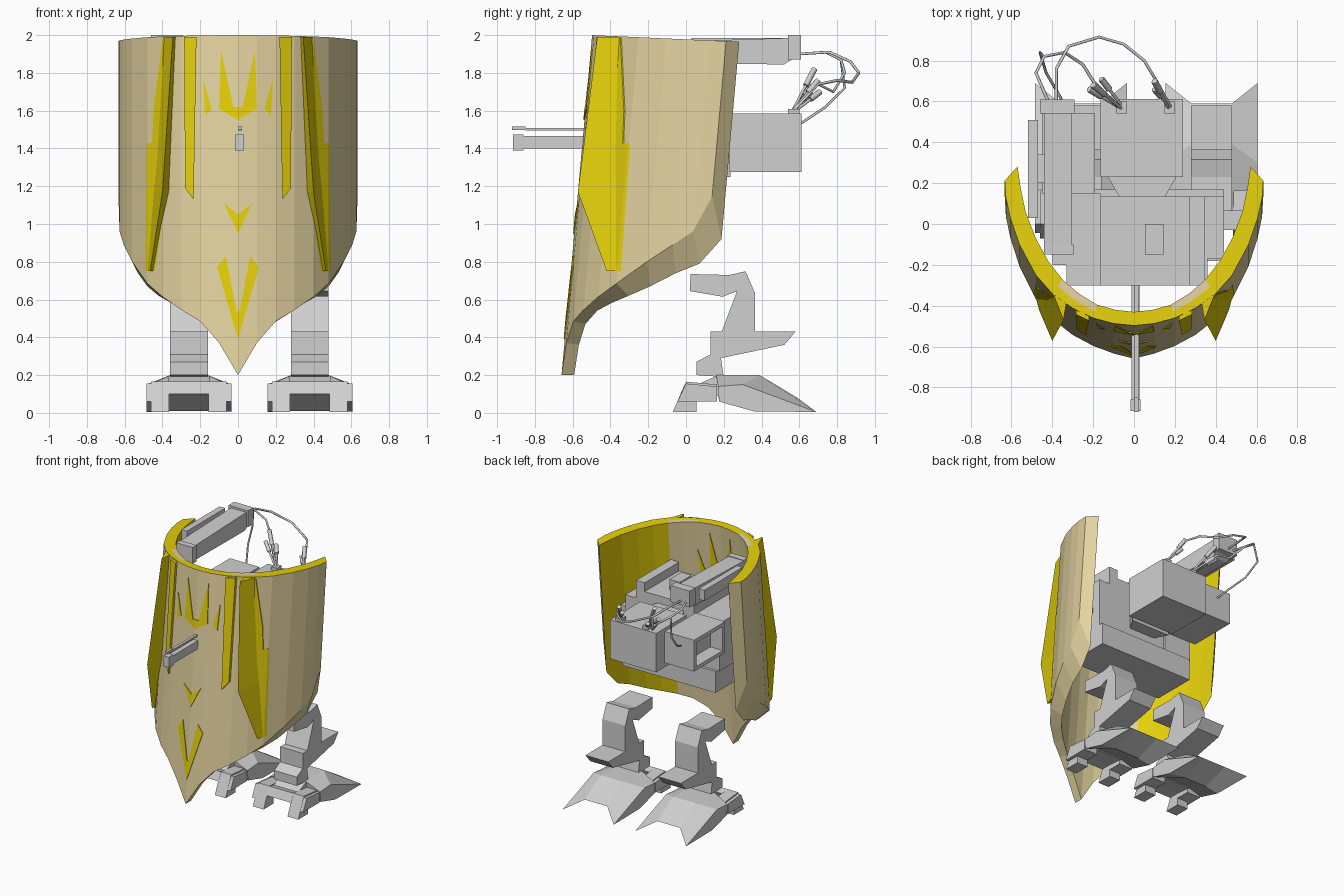
import bpy, bmesh, math
from mathutils import Vector

if "Cube" in bpy.data.objects:
    bpy.data.objects.remove(bpy.data.objects["Cube"])

def mat(name, c):
    m = bpy.data.materials.new(name)
    m.diffuse_color = (*c, 1)
    m.use_nodes = True
    m.node_tree.nodes["Principled BSDF"].inputs["Base Color"].default_value = m.diffuse_color
    return m

TAN = mat("tan armour", (0.77, 0.65, 0.35))
YELLOW = mat("yellow paint", (0.78, 0.63, 0.003))
GREY = mat("grey metal", (0.63, 0.63, 0.63))

def finish(name, bm, *mats):
    bmesh.ops.recalc_face_normals(bm, faces=bm.faces)
    me = bpy.data.meshes.new(name)
    bm.to_mesh(me)
    bm.free()
    for m in mats:
        me.materials.append(m)
    ob = bpy.data.objects.new(name, me)
    bpy.context.collection.objects.link(ob)
    return ob

def loft(name, loops, m=GREY):
    """Closed solid through a row of equal-length loops."""
    bm = bmesh.new()
    rows = [[bm.verts.new(p) for p in lp] for lp in loops]
    n = len(rows[0])
    for a, b in zip(rows, rows[1:]):
        for i in range(n):
            j = (i + 1) % n
            bm.faces.new((a[i], a[j], b[j], b[i]))
    bm.faces.new(rows[0])
    bm.faces.new(rows[-1])
    return finish(name, bm, m)

def prism(name, yz, x0, x1, m=GREY):
    return loft(name, [[(x, y, z) for y, z in yz] for x in (x0, x1)], m)

def box(name, x0, x1, y0, y1, z0, z1, m=GREY):
    return prism(name, [(y0, z0), (y1, z0), (y1, z1), (y0, z1)], x0, x1, m)

def tube(name, pts, r, m=GREY):
    cu = bpy.data.curves.new(name, 'CURVE')
    cu.dimensions = '3D'
    cu.bevel_depth, cu.bevel_resolution, cu.use_fill_caps = r, 1, True
    sp = cu.splines.new('POLY')
    sp.points.add(len(pts) - 1)
    for p, co in zip(sp.points, pts):
        p.co = (*co, 1)
    cu.materials.append(m)
    ob = bpy.data.objects.new(name, cu)
    bpy.context.collection.objects.link(ob)
    return ob

# ---- curved shield: half plan (outer x, y, bottom z) and (inner x, y, bottom z)
OUT = [(0, -.497, .2), (.1, -.487, .37), (.2, -.46, .485), (.3, -.412, .545), (.4, -.34, .615),
       (.48, -.25, .685), (.56, -.1, .80), (.605, .03, .89), (.627, .13, .96), (.633, .215, 1.145)]
INN = [(0, -.43, .2), (.09, -.42, .36), (.18, -.395, .47), (.27, -.34, .54), (.35, -.27, .58),
       (.42, -.18, .62), (.48, -.07, .67), (.53, .06, .74), (.555, .18, .79), (.57, .285, .92)]
LEAN = .09

def lean(y, z):
    return y - LEAN * (2 - z)

def both(half):
    return [(-x, y, z) for x, y, z in half[:0:-1]] + half

def build_shield():
    bm = bmesh.new()
    cols = []
    for o, i in zip(both(OUT), both(INN)):
        mid = [(p + q) / 2 for p, q in zip(o, i)]
        col = []
        for (x, y, zb), top in ((o, 0), (o, 1), (mid, 1), (i, 1), (i, 0)):
            zz = 2 - .045 * (y + .5) if top else zb
            col.append(bm.verts.new((x, lean(y, zz), zz)))
        cols.append(col)
    for a, b in zip(cols, cols[1:]):
        for k in range(5):
            f = bm.faces.new((a[k], a[(k + 1) % 5], b[(k + 1) % 5], b[k]))
            x = abs(f.calc_center_median().x)
            # rim and inner side walls are yellow, with a bare patch on the front inner rim
            f.material_index = int(k == 1 or (k == 2 and not .2 < x < .36) or (k == 3 and x > .36))
    bm.faces.new(cols[0])
    bm.faces.new(cols[-1])
    finish("shield", bm, TAN, YELLOW)

build_shield()

def surf(x, z, plan=OUT):
    x = abs(x)
    for (x0, y0, _), (x1, y1, _) in zip(plan, plan[1:]):
        if x <= x1:
            return lean(y0 + (y1 - y0) * (x - x0) / (x1 - x0), z)
    return lean(plan[-1][1], z)

def plate(name, xz, rise=.006, plan=OUT, d=-1):
    """Marking drawn in x/z and wrapped onto the shield, on both sides."""
    for s, tag in ((1, "right"), (-1, "left")):
        bm = bmesh.new()
        bm.faces.new([bm.verts.new((s * x, 0, z)) for x, z in xz])
        for cx, _, _ in plan[1:]:
            bmesh.ops.bisect_plane(bm, geom=bm.verts[:] + bm.edges[:] + bm.faces[:],
                                   plane_co=(s * cx, 0, 0), plane_no=(1, 0, 0))
        for v in bm.verts:
            v.co.y = surf(v.co.x, v.co.z, plan) + d * rise
        g = bmesh.ops.extrude_face_region(bm, geom=bm.faces[:])
        for v in g["geom"]:
            if isinstance(v, bmesh.types.BMVert):
                v.co.y -= d * (rise + .003)
        finish(f"{name}_{tag}", bm, YELLOW)

# painted markings
CROWN = [(.09, 1.92), (.1, 1.61), (0, 1.55), (0, 1.62), (.025, 1.62)]
SPIKE = [(.185, 1.77), (.14, 1.61), (.175, 1.57)]
for part, plan, d in (("front", OUT, -1), ("inner", INN, 1)):
    plate(part + "_crown_mark", CROWN, plan=plan, d=d)
    plate(part + "_crown_spike", SPIKE, plan=plan, d=d)
plate("chevron_mark", [(0, .95), (.075, 1.11), (0, 1.05)])
plate("v_mark", [(0, .39), (.11, .77), (.065, .83), (.01, .55), (0, .53)])
plate("side_patch", [(.35, 1.99), (.4, 1.98), (.447, 1.6), (.455, 1.43), (.483, 1.43),
                     (.49, .75), (.44, .75), (.38, 1.17)])
plate("upper_strip", [(.22, 1.99), (.285, 1.99), (.28, 1.19), (.235, 1.13)], rise=.022)

# raised blades on the shield
for s, tag in ((1, "right"), (-1, "left")):
    loops = []
    for z, xi, xr, yr, xo in ((1.99, .33, .345, -.47, .40), (1.17, .365, .40, -.572, .45),
                              (.75, .445, .465, -.42, .485)):
        loops.append([(s * xi, surf(xi, z) + .01, z), (s * xr, yr, z), (s * xo, surf(xo, z) + .01, z)])
    loft("blade_" + tag, loops, YELLOW)

# ---- front gun
box("gun_barrel", -.012, .028, -.87, -.28, 1.40, 1.465)
box("gun_muzzle", -.017, .033, -.915, -.86, 1.39, 1.475)
box("aiming_rod", 0, .022, -.85, -.3, 1.495, 1.508)
box("aiming_rod_tip", 0, .022, -.92, -.85, 1.498, 1.517)

# ---- body
box("rear_housing", -.165, .24, .23, .612, 1.275, 1.585)
loft("neck", [[(x, y, z) for x, z in ((.04 - w, 1.25), (.04 + w, 1.25), (.04 + w, 1.56), (.04 - w, 1.56))]
              for y, w in ((.13, .11), (.235, .17))])
box("torso", -.165, .31, -.3, .135, 1.12, 1.62)
box("torso_ridge", .27, .345, -.3, .135, 1.55, 1.69)
box("torso_hatch", .055, .145, -.15, 0, 1.6, 1.70)
box("right_shoulder", .31, .44, -.17, .135, 1.17, 1.55)
box("right_shoulder_front", .31, .36, -.29, -.17, 1.17, 1.55)
box("right_shoulder_peg", .44, .53, -.03, .065, 1.3, 1.42)
box("left_shoulder", -.4, -.165, -.2, .15, 1.17, 1.55)
box("left_shoulder_front", -.33, -.165, -.3, -.2, 1.17, 1.55)
box("hip_slab", -.38, .44, -.18, .17, 1.0, 1.17)

# side box, open on its outer face
box("side_box_core", -.34, -.19, .17, .52, 1.36, 1.56)
box("side_box_top", -.45, -.19, .15, .54, 1.55, 1.58)
box("side_box_floor", -.45, -.19, .15, .54, 1.33, 1.36)
box("side_box_back", -.45, -.19, .51, .54, 1.36, 1.55)
box("side_box_front", -.45, -.19, .15, .18, 1.36, 1.55)

# ---- shoulder launcher
prism("launcher_body", [(-.1, 1.85), (.52, 1.845), (.56, 1.87), (.56, 1.985), (-.1, 1.965)], -.44, -.305)
box("launcher_front", -.44, -.295, -.15, -.1, 1.84, 1.97)
box("launcher_rear", -.46, -.29, .54, .61, 1.87, 2.0)
box("launcher_side_plate", -.52, -.47, .03, .51, 1.9, 1.985)
box("launcher_bracket", -.48, -.43, .2, .34, 1.89, 1.95)

# ---- cables and connectors
tube("cable_short", [(-.42, .6, 1.9), (-.48, .74, 1.91), (-.44, .82, 1.87), (-.34, .84, 1.8),
                     (-.25, .78, 1.7), (-.2, .7, 1.74), (-.07, .57, 1.6)], .008)
tube("cable_long", [(-.38, .6, 1.9), (-.38, .76, 1.91), (-.32, .87, 1.86), (-.17, .915, 1.8),
                    (-.05, .88, 1.75), (.05, .8, 1.76), (.11, .7, 1.74), (.18, .57, 1.6)], .008)
tube("cable_low", [(-.33, .53, 1.5), (-.36, .62, 1.54), (-.43, .74, 1.62), (-.46, .84, 1.72),
                   (-.44, .82, 1.87)], .007)
for i, (a, b) in enumerate([((-.06, .565, 1.6), (-.2, .68, 1.82)), ((-.07, .57, 1.6), (-.22, .66, 1.73)),
                            ((-.06, .58, 1.6), (-.16, .71, 1.7)), ((.17, .565, 1.6), (.1, .7, 1.76)),
                            ((.18, .57, 1.6), (.1, .66, 1.7))]):
    a, b = Vector(a), Vector(b)
    tube(f"connector_stem_{i}", [a, b], .008)
    tube(f"connector_plug_{i}", [a.lerp(b, .6), b], .016)
for x in (-.06, .175):
    box("connector_base", x - .025, x + .025, .54, .6, 1.58, 1.61)

# ---- legs
THIGH = [(.02, .645), (.025, .735), (.23, .73), (.315, .75), (.365, .635), (.365, .42),
         (.185, .42), (.27, .645), (.195, .615)]
ANKLE = [(.13, .43), (.58, .43), (.52, .36), (.185, .29), (.2, .19), (.055, .2), (.055, .27), (.13, .31)]
TOE = [(-.07, .005), (0, .165), (.165, .15), (.165, .06), (.055, .06), (.055, .005)]
TOE_EDGE = [(-.045, .06), (0, .155), (.165, .14), (.165, .06)]
BAR = [(-.03, .1), (0, .165), (.06, .15), (.16, .195), (.18, .195), (.18, .09), (.05, .1)]
HEEL_MID = [(.16, .2), (.39, .2), (.59, .08), (.38, .01), (.175, .1)]
HEEL_EDGE = [(.17, .14), (.30, .15), (.69, .005), (.36, .008), (.175, .06)]
for cx, tag in ((-.26, "left"), (.38, "right")):
    prism("thigh_" + tag, THIGH, cx - .1, cx + .1)
    prism("ankle_" + tag, ANKLE, cx - .1, cx + .1)
    prism("foot_bar_" + tag, BAR, cx - .11, cx + .11)
    for s, side in ((-1, "inner"), (1, "outer")):
        prism(f"toe_{tag}_{side}", TOE, cx + s * .105, cx + s * .2)
        prism(f"toe_edge_{tag}_{side}", TOE_EDGE, cx + s * .2, cx + s * .225)
    loft("heel_" + tag, [[(cx + x, y, z) for y, z in p] for x, p in
                         ((-.225, HEEL_EDGE), (-.1, HEEL_MID), (.1, HEEL_MID), (.225, HEEL_EDGE))])
